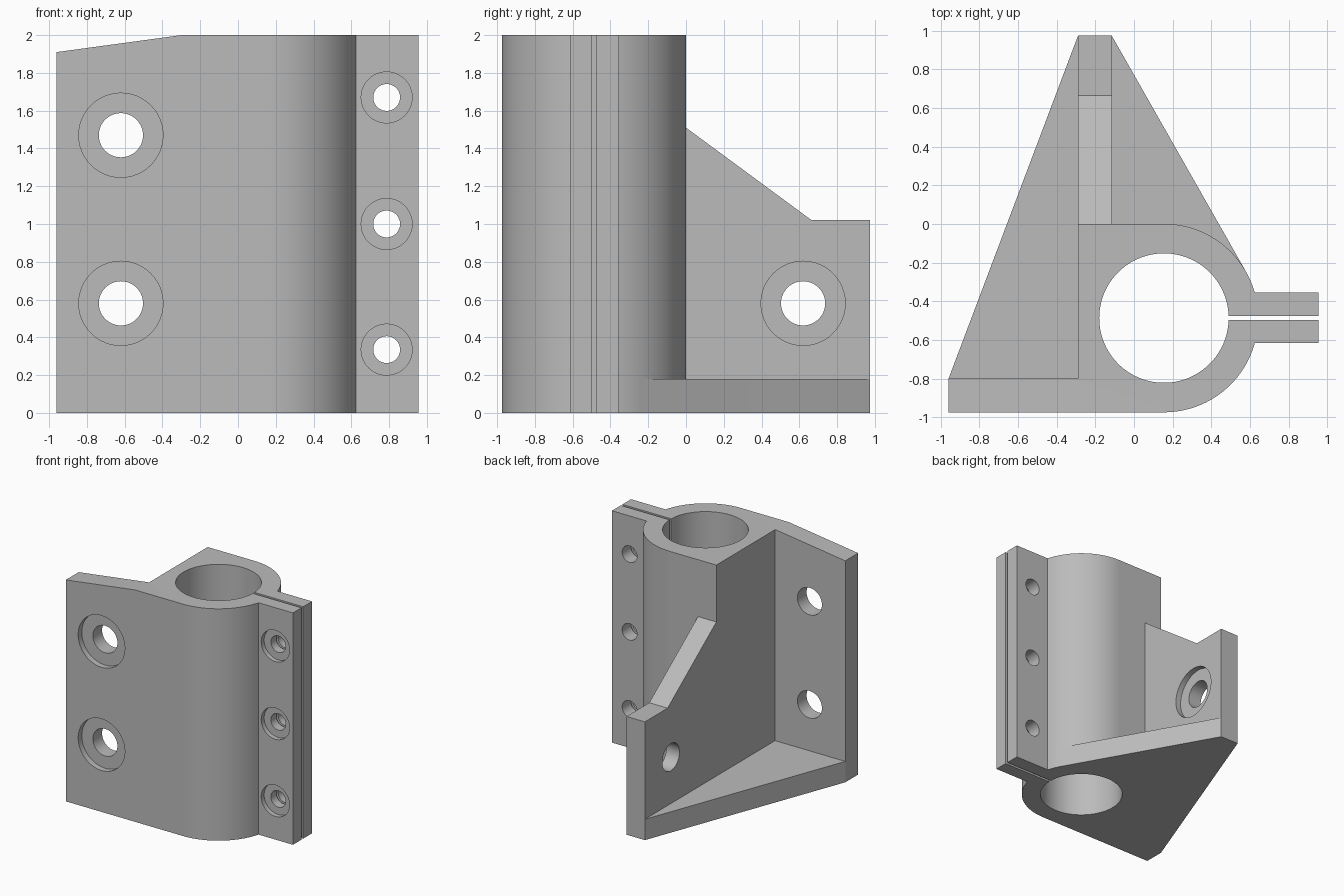
import bpy, bmesh
from math import sin, cos, asin, acos, atan2, hypot, pi, radians
from mathutils import Vector

cube = bpy.data.objects.get("Cube")
if cube:
    bpy.data.objects.remove(cube, do_unlink=True)

grey = bpy.data.materials.new("plain grey")
grey.use_nodes = True
grey.diffuse_color = (0.5, 0.5, 0.5, 1)
grey.node_tree.nodes["Principled BSDF"].inputs["Base Color"].default_value = (0.5, 0.5, 0.5, 1)


def prism(name, points, push):
    """Solid made by sweeping a flat outline along a vector."""
    bm = bmesh.new()
    face = bm.faces.new([bm.verts.new(p) for p in points])
    swept = bmesh.ops.extrude_face_region(bm, geom=[face])["geom"]
    bmesh.ops.translate(bm, vec=Vector(push),
                        verts=[v for v in swept if isinstance(v, bmesh.types.BMVert)])
    bmesh.ops.recalc_face_normals(bm, faces=bm.faces)
    mesh = bpy.data.meshes.new(name)
    bm.to_mesh(mesh)
    bm.free()
    mesh.materials.append(grey)
    obj = bpy.data.objects.new(name, mesh)
    bpy.context.collection.objects.link(obj)
    return obj


def combine(target, other, operation):
    """Apply a boolean and discard the second solid."""
    mod = target.modifiers.new("combine", 'BOOLEAN')
    mod.operation, mod.object, mod.solver = operation, other, 'EXACT'
    bpy.context.view_layer.objects.active = target
    bpy.ops.object.modifier_apply(modifier=mod.name)
    bpy.data.objects.remove(other, do_unlink=True)


def arc(radius, start, end, steps):
    return [(CX + radius * cos(a), CY + radius * sin(a))
            for a in (start + (end - start) * i / steps for i in range(steps + 1))]


def drill(target, centre, radius, push):
    """Round hole along x or y, starting at centre."""
    c = Vector(centre)
    side = Vector((0, 1, 0)) if push[0] else Vector((1, 0, 0))
    ring = [c + side * radius * cos(2 * pi * i / 48) + Vector((0, 0, radius * sin(2 * pi * i / 48)))
            for i in range(48)]
    combine(target, prism("drill", ring, push), 'DIFFERENCE')


# Main dimensions
CX, CY, OUTER, BORE = 0.155, -0.487, 0.488, 0.335
LEFT, RIGHT, FRONT, BACK = -0.96, 0.955, -0.975, 0.975
RIB_L, RIB_R = -0.29, -0.115
EAR_BACK, EAR_FRONT, GAP = -0.355, -0.615, 0.011

# Split clamp tube with ears and mounting plate, as one outline
slot = asin(GAP / BORE)
outline = [(LEFT, FRONT)]
outline += arc(OUTER, -pi / 2, asin((EAR_FRONT - CY) / OUTER), 32)
outline += [(RIGHT, EAR_FRONT), (RIGHT, CY - GAP)]
outline += arc(BORE, 2 * pi - slot, slot, 96)
outline += [(RIGHT, CY + GAP), (RIGHT, EAR_BACK)]
outline += arc(OUTER, asin((EAR_BACK - CY) / OUTER), pi / 2, 32)
outline += [(RIB_L, CY + OUTER), (RIB_L, -0.8), (LEFT, -0.8)]
bracket = prism("clamp_bracket", [(x, y, 0) for x, y in outline], (0, 0, 2))

# Sloped top of the mounting plate
wedge = [(-0.3, 2), (-1.1, 1.891), (-1.1, 2.2), (-0.3, 2.2)]
combine(bracket, prism("wedge", [(x, -1.2, z) for x, z in wedge], (0, 0.6, 0)), 'DIFFERENCE')

# Base plate, its right edge tangent to the tube
dx, dy = RIB_R - CX, BACK - CY
touch = atan2(dy, dx) - acos(OUTER / hypot(dx, dy))
base = [(LEFT, -0.9), (LEFT, -0.8), (RIB_L, BACK), (RIB_R, BACK),
        (CX + OUTER * cos(touch), CY + OUTER * sin(touch)),
        (CX, -0.08), (-0.25, -0.08), (-0.25, -0.9)]
combine(bracket, prism("base_plate", [(x, y, 0) for x, y in base], (0, 0, 0.18)), 'UNION')

# Upright rib
rib = [(-0.08, 0), (BACK, 0), (BACK, 1.02), (0.665, 1.02), (0, 1.51), (-0.08, 1.51)]
combine(bracket, prism("rib", [(RIB_L, y, z) for y, z in rib], (RIB_R - RIB_L, 0, 0)), 'UNION')

# Counterbored holes in the mounting plate
for z in (0.58, 1.47):
    drill(bracket, (-0.62, -1.1, z), 0.223, (0, 0.175, 0))
    drill(bracket, (-0.62, -1.1, z), 0.117, (0, 0.4, 0))

# Counterbored clamp screw holes in the ears
for z in (0.335, 1.0, 1.67):
    drill(bracket, (0.787, -0.8, z), 0.135, (0, 0.225, 0))
    drill(bracket, (0.787, -0.8, z), 0.071, (0, 0.6, 0))

# Counterbored hole through the rib
drill(bracket, (0, 0.62, 0.58), 0.223, (-0.165, 0, 0))
drill(bracket, (0, 0.62, 0.58), 0.117, (-0.4, 0, 0))

# Smooth the round walls, keep the machined edges crisp
bpy.ops.object.select_all(action='DESELECT')
bracket.select_set(True)
bpy.context.view_layer.objects.active = bracket
bpy.ops.object.shade_smooth_by_angle(angle=radians(20))
